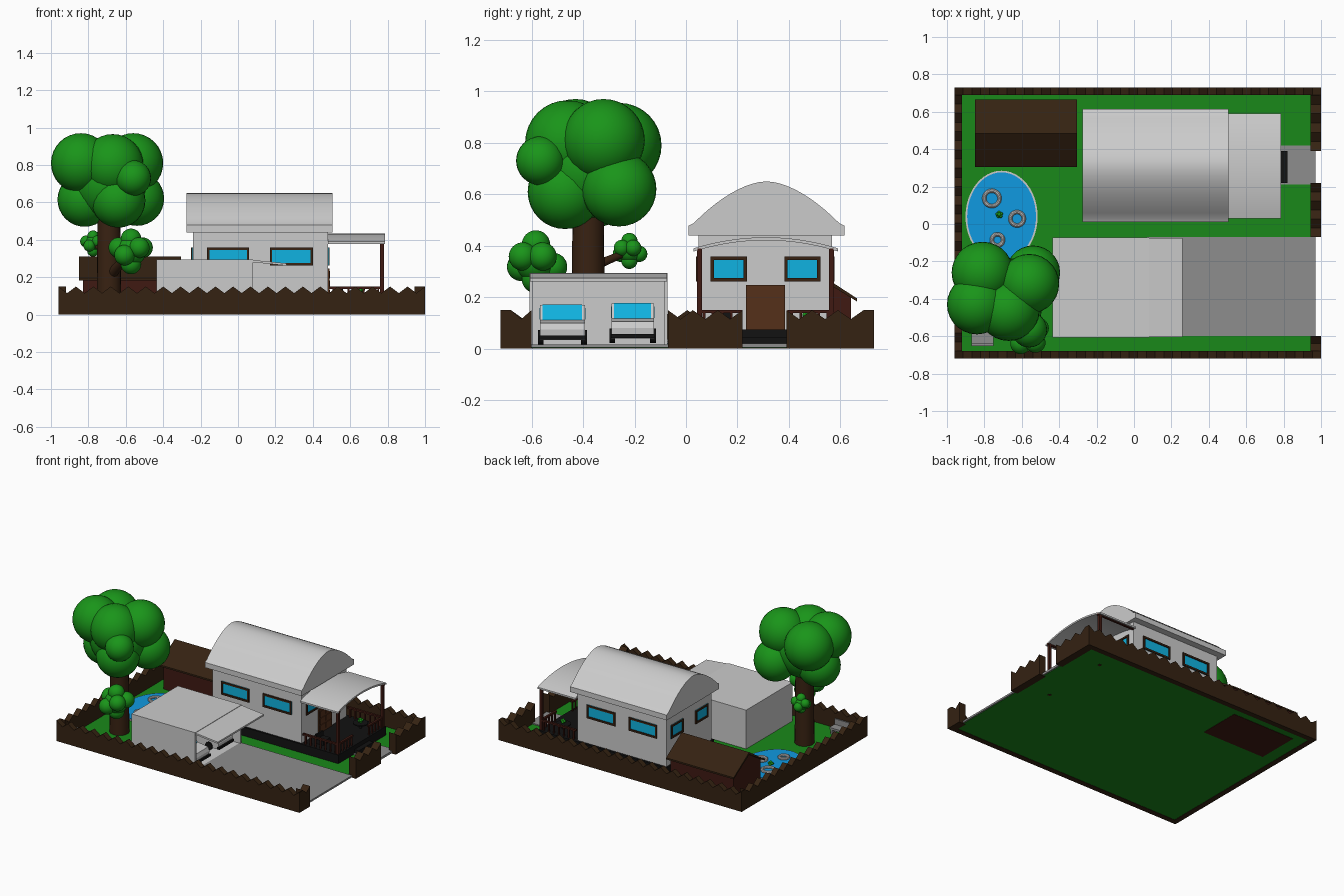
import bpy, bmesh, math
from mathutils import Vector

if "Cube" in bpy.data.objects:
    bpy.data.objects.remove(bpy.data.objects["Cube"])

def mat(name, r, g, b):
    m = bpy.data.materials.new(name)
    m.diffuse_color = (r, g, b, 1)
    m.use_nodes = True
    m.node_tree.nodes["Principled BSDF"].inputs["Base Color"].default_value = m.diffuse_color
    return m

GRASS = mat("grass", .01, .25, .01)
LEAF = mat("leaf", .01, .3, .01)
BARK = mat("bark", .04, .016, .006)
WOOD = mat("fence_wood", .035, .016, .006)
RED = mat("red_wood", .05, .01, .006)
DOOR = mat("door_wood", .09, .03, .01)
BLACK = mat("black", .006, .006, .006)
GLASS = mat("glass", .005, .45, .75)
WATER = mat("water", .005, .32, .75)
PAVE = mat("paving", .27, .27, .27)

def finish(name, bm, m=None, smooth=False):
    bmesh.ops.recalc_face_normals(bm, faces=bm.faces)
    me = bpy.data.meshes.new(name)
    bm.to_mesh(me)
    bm.free()
    ob = bpy.data.objects.new(name, me)
    bpy.context.collection.objects.link(ob)
    if m:
        me.materials.append(m)
    if smooth:
        bpy.context.view_layer.objects.active = ob
        ob.select_set(True)
        bpy.ops.object.shade_smooth_by_angle(angle=math.radians(35))
        ob.select_set(False)
    return ob

def prism(name, pts, axis, lo, hi, m=None, smooth=False):
    """Extrude a 2D outline along one axis."""
    bm = bmesh.new()
    def place(p, d):
        return {"X": (d, p[0], p[1]), "Y": (p[0], d, p[1]), "Z": (p[0], p[1], d)}[axis]
    f = bm.faces.new([bm.verts.new(place(p, lo)) for p in pts])
    new = bmesh.ops.extrude_face_region(bm, geom=[f])["geom"]
    shift = Vector(place((0, 0), hi - lo))
    bmesh.ops.translate(bm, vec=shift, verts=[v for v in new if isinstance(v, bmesh.types.BMVert)])
    return finish(name, bm, m, smooth)

def box(name, x0, x1, y0, y1, z0, z1, m=None):
    return prism(name, [(x0, y0), (x1, y0), (x1, y1), (x0, y1)], "Z", z0, z1, m)

def rod(name, a, b, r0, r1, m=None, n=20):
    a, b = Vector(a), Vector(b)
    bm = bmesh.new()
    bmesh.ops.create_cone(bm, cap_ends=True, segments=n, radius1=r0, radius2=r1, depth=(b - a).length)
    bmesh.ops.rotate(bm, matrix=(b - a).to_track_quat("Z", "Y").to_matrix(), verts=bm.verts)
    bmesh.ops.translate(bm, vec=(a + b) / 2, verts=bm.verts)
    return finish(name, bm, m, True)

def balls(name, data, m):
    bm = bmesh.new()
    for x, y, z, r in data:
        vs = bmesh.ops.create_uvsphere(bm, u_segments=28, v_segments=16, radius=r)["verts"]
        bmesh.ops.translate(bm, vec=(x, y, z), verts=vs)
    return finish(name, bm, m, True)

def cluster(name, c, r, m):
    x, y, z = c
    k = r * .55
    data = [(x, y, z, r * .65), (x, y, z + k, r * .45), (x, y, z - k, r * .45)]
    for i in range(5):
        a = i * math.tau / 5 + .4
        data.append((x + k * math.cos(a), y + k * math.sin(a), z + k * .3 * (-1) ** i, r * .45))
    return balls(name, data, m)

def arc(y0, y1, z0, rise, n=16, power=2):
    c, h = (y0 + y1) / 2, (y1 - y0) / 2
    ts = [-1 + 2 * i / n for i in range(n + 1)]
    return [(c + h * t, z0 + rise * (1 - abs(t) ** power)) for t in ts]

# ground and paving
box("lawn", -.93, .96, -.69, .70, .002, .012, GRASS)
box("driveway", .07, .97, -.60, -.07, .004, .017, PAVE)
box("path", .78, .97, .21, .42, .004, .02, PAVE)

# zigzag fence
def fence(name, axis, a, b, lo, hi):
    n = max(1, round((b - a) / .095))
    s = (b - a) / n
    pts = [(b, 0), (a, 0), (a, .15)]
    for i in range(n):
        pts += [(a + s * (i + .5), .115), (a + s * (i + 1), .15)]
    prism(name, pts, axis, lo, hi, WOOD)

fence("front_fence", "Y", -.96, 1, -.72, -.68)
fence("back_fence", "Y", -.96, 1, .69, .73)
fence("left_fence", "X", -.68, .69, -.96, -.92)
for i, (a, b) in enumerate([(-.68, -.60), (-.07, .22), (.39, .69)]):
    fence(f"right_fence_{i}", "X", a, b, .945, 1)

# house
box("foundation", -.25, .785, .035, .585, .004, .075, BLACK)
box("house_walls", -.24, .48, .048, .567, .07, .46)
roof = [(.01, .44), (.01, .478)] + arc(.03, .595, .488, .162, 20, 1.75) + [(.615, .478), (.615, .44)]
prism("house_roof", roof, "X", -.275, .505, None, True)

def window(name, axis, a, b, wall, out):
    z0, z1, t = .262, .358, .013
    def part(n, u0, u1, w0, w1, d, m):
        lo, hi = sorted((wall - out * .01, wall + out * d))
        prism(n, [(u0, w0), (u1, w0), (u1, w1), (u0, w1)], axis, lo, hi, m)
    part(name + "_pane", a, b, z0, z1, .003, GLASS)
    part(name + "_sill", a, b, z0, z0 + t, .01, BARK)
    part(name + "_head", a, b, z1 - t, z1, .01, BARK)
    part(name + "_jamb_a", a, a + t, z0 + t, z1 - t, .01, BARK)
    part(name + "_jamb_b", b - t, b, z0 + t, z1 - t, .01, BARK)

for i, (a, b) in enumerate([(-.165, .06), (.17, .40)]):
    window(f"front_window_{i}", "Y", a, b, .048, -1)
    window(f"back_window_{i}", "Y", a, b, .567, 1)
for i, (a, b) in enumerate([(.095, .237), (.382, .522)]):
    window(f"porch_window_{i}", "X", a, b, .48, 1)
    window(f"left_window_{i}", "X", a, b, -.24, -1)

# panelled door
box("door", .47, .488, .234, .385, .075, .247, DOOR)
for i in range(3):
    for j in range(2):
        y, z = .245 + j * .068, .09 + i * .051
        box(f"door_panel_{i}{j}", .487, .492, y, y + .06, z, z + .041, DOOR)

# porch
top = arc(.03, .59, .39, .043)
prism("porch_roof", top + [(y, z - .012) for y, z in reversed(top)], "X", .48, .785, None, True)
for i, y in enumerate((.052, .565)):
    box(f"porch_post_{i}", .76, .78, y - .01, y + .01, .0, .39, RED)
    box(f"porch_beam_{i}", .48, .785, y - .008, y + .008, .378, .39, RED)
    box(f"side_rail_{i}", .49, .77, y - .008, y + .008, .138, .15, RED)
    for k in range(7):
        x = .505 + k * .04
        box(f"side_baluster_{i}{k}", x, x + .01, y - .005, y + .005, .07, .14, RED)
for i, (a, b) in enumerate([(.055, .22), (.395, .56)]):
    box(f"porch_rail_{i}", .762, .778, a, b, .138, .15, RED)
    for k in range(5):
        y = a + .01 + k * .035
        box(f"porch_baluster_{i}{k}", .765, .775, y, y + .01, .07, .14, RED)
box("porch_step", .78, .82, .22, .39, .004, .045, BLACK)
rod("table_leg", (.66, .47, .07), (.66, .47, .108), .01, .01, BLACK)
rod("table_top", (.66, .47, .106), (.66, .47, .114), .05, .05, BLACK, 28)
cluster("table_plant", (.66, .47, .13), .02, LEAF)
box("porch_seat", .56, .62, .10, .18, .07, .105, BLACK)
box("porch_seat_back", .55, .562, .10, .18, .07, .14, BLACK)

# open garage with tilted door
box("garage_floor", -.435, .08, -.605, -.072, .004, .016)
for i, y in enumerate((-.607, -.084)):
    box(f"garage_side_{i}", -.435, .08, y, y + .012, .004, .28)
box("garage_back", -.435, -.42, -.6, -.08, .004, .28)
box("garage_roof", -.435, .08, -.607, -.072, .275, .295)
prism("garage_door", [(.08, .292), (.26, .274), (.26, .262), (.08, .28)], "Y", -.605, -.074)

# parked cars
def car(name, y0, y1, z):
    body = [(-.37, .02), (.04, .02), (.045, .06), (.035, .085), (-.05, .098),
            (-.10, .155), (-.33, .155), (-.37, .09)]
    prism(name + "_body", [(x, h + z) for x, h in body], "Y", y0 + .008, y1 - .008)
    prism(name + "_windscreen", [(x, h + z) for x, h in [(-.046, .098), (-.097, .157), (-.1, .15), (-.05, .094)]],
          "Y", y0 + .018, y1 - .018, GLASS)
    for s, y in enumerate((y0 + .006, y1 - .009)):
        prism(f"{name}_side_glass_{s}", [(x, h + z) for x, h in [(-.08, .1), (-.11, .145), (-.31, .145), (-.33, .1)]],
              "Y", y, y + .003, GLASS)
    box(name + "_bumper", .035, .055, y0 + .005, y1 - .005, .022 + z, .038 + z, BLACK)
    for k, x in enumerate((-.28, -.03)):
        for s, y in enumerate((y0, y1 - .022)):
            rod(f"{name}_wheel_{k}{s}", (x, y, .03 + z), (x, y + .022, .03 + z), .028, .028, BLACK)

car("near_car", -.575, -.385, .014)
car("far_car", -.297, -.117, .02)

# shed
prism("shed_walls", [(.33, 0), (.64, 0), (.64, .2), (.485, .298), (.33, .2)], "X", -.83, -.325, RED)
prism("shed_roof", [(.305, .195), (.485, .312), (.665, .195), (.665, .183), (.485, .295), (.305, .183)],
      "X", -.85, -.305, WOOD)

# pool
def oval(rx, ry):
    return [(-.708 + rx * math.cos(t * math.tau / 48), .04 + ry * math.sin(t * math.tau / 48)) for t in range(48)]
prism("pool_rim", oval(.193, .245), "Z", .004, .02, None, True)
prism("pool_water", oval(.184, .236), "Z", .006, .023, WATER, True)
for i, (x, y, r) in enumerate([(-.76, .137, .041), (-.625, .028, .036), (-.73, -.085, .03)]):
    bpy.ops.mesh.primitive_torus_add(location=(x, y, .028), major_radius=r, minor_radius=.011,
                                     major_segments=32, minor_segments=10)
    bpy.context.object.name = f"swim_ring_{i}"
    bpy.ops.object.shade_smooth_by_angle()
cluster("pool_plant", (-.72, .05, .03), .02, LEAF)

# tree
rod("trunk", (-.69, -.38, .005), (-.69, -.38, .6), .066, .06, BARK)
rod("front_branch", (-.69, -.38, .2), (-.58, -.58, .33), .03, .02, BARK)
rod("back_branch", (-.69, -.38, .31), (-.77, -.22, .38), .02, .012, BARK)
balls("canopy", [(-.81, -.26, .79, .165), (-.56, -.32, .81, .16), (-.84, -.43, .81, .16),
                 (-.67, -.46, .80, .165), (-.56, -.565, .73, .095), (-.82, -.36, .615, .145),
                 (-.54, -.26, .62, .145), (-.64, -.47, .61, .145), (-.69, -.38, .70, .2)], LEAF)
cluster("front_foliage", (-.572, -.583, .338), .122, LEAF)
cluster("back_foliage", (-.775, -.22, .38), .07, LEAF)

# garden bench
box("bench_seat", -.87, -.75, -.65, -.58, .045, .06, PAVE)
box("bench_back", -.87, -.75, -.652, -.64, .06, .10, PAVE)
for i, x in enumerate((-.865, -.77)):
    box(f"bench_leg_{i}", x, x + .015, -.645, -.585, .008, .046, PAVE)
